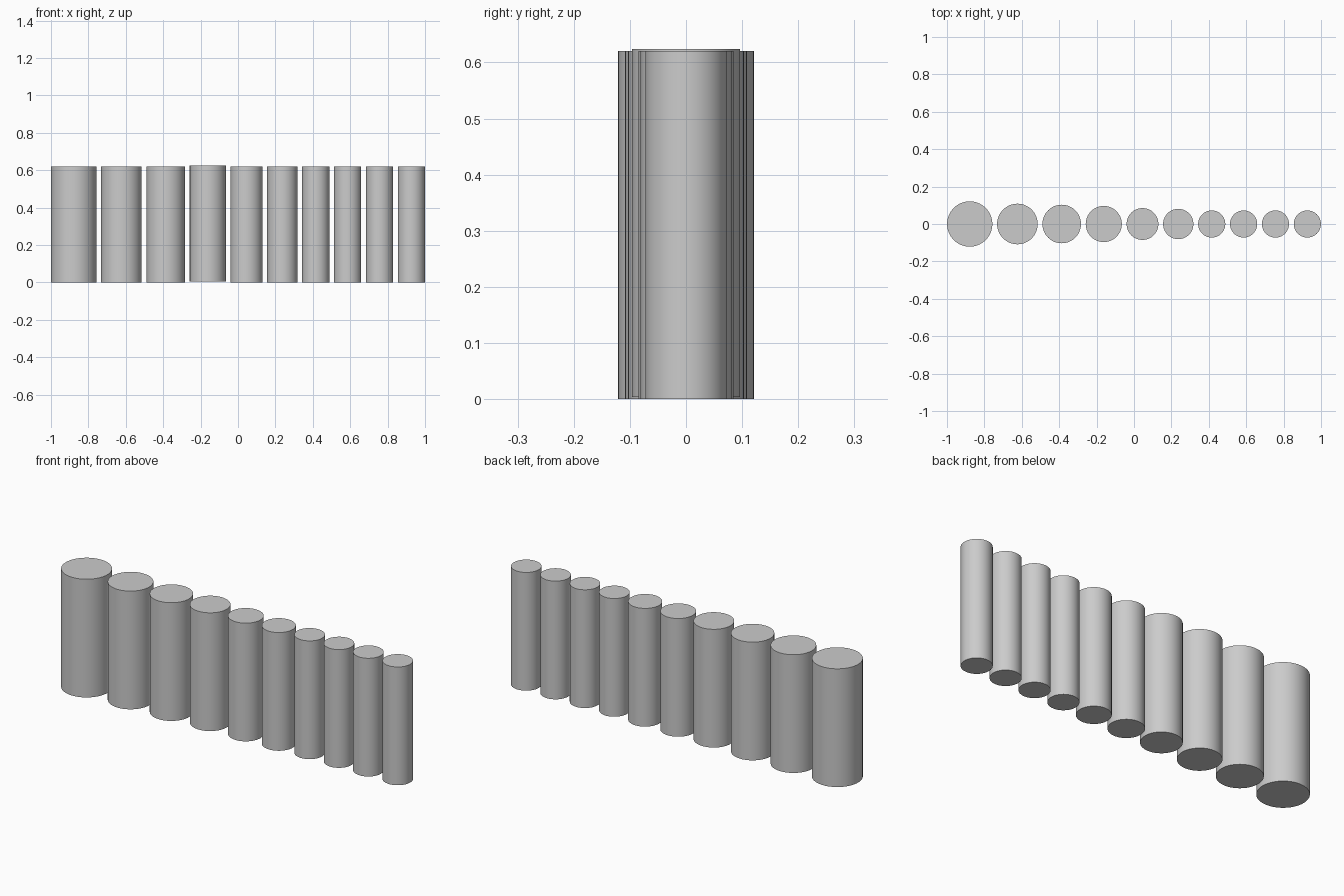
import bpy
import math

if "Cube" in bpy.data.objects:
    bpy.data.objects.remove(bpy.data.objects["Cube"], do_unlink=True)

GREY = (0.6, 0.6, 0.6, 1.0)
grey = bpy.data.materials.new("plain_grey")
grey.use_nodes = True
grey.diffuse_color = GREY
grey.node_tree.nodes["Principled BSDF"].inputs["Base Color"].default_value = GREY

HEIGHT = 0.62
GAP = 0.0254

# Row of upright cylinders, shrinking towards the model's left
radii = [0.121, 0.1085, 0.103, 0.0965, 0.085, 0.081] + [0.0725] * 4
span = 2 * sum(radii) + GAP * (len(radii) - 1)
left_edge = -span / 2
for i, radius in enumerate(radii, 1):
    lift = 0.004 if i == 4 else 0.0  # one cylinder sits slightly higher
    bpy.ops.mesh.primitive_cylinder_add(
        vertices=64, radius=radius, depth=HEIGHT,
        location=(left_edge + radius, 0, HEIGHT / 2 + lift))
    cylinder = bpy.context.object
    cylinder.name = f"cylinder_{i}"
    cylinder.data.materials.append(grey)
    bpy.ops.object.shade_smooth_by_angle(angle=math.radians(30))
    left_edge += 2 * radius + GAP
